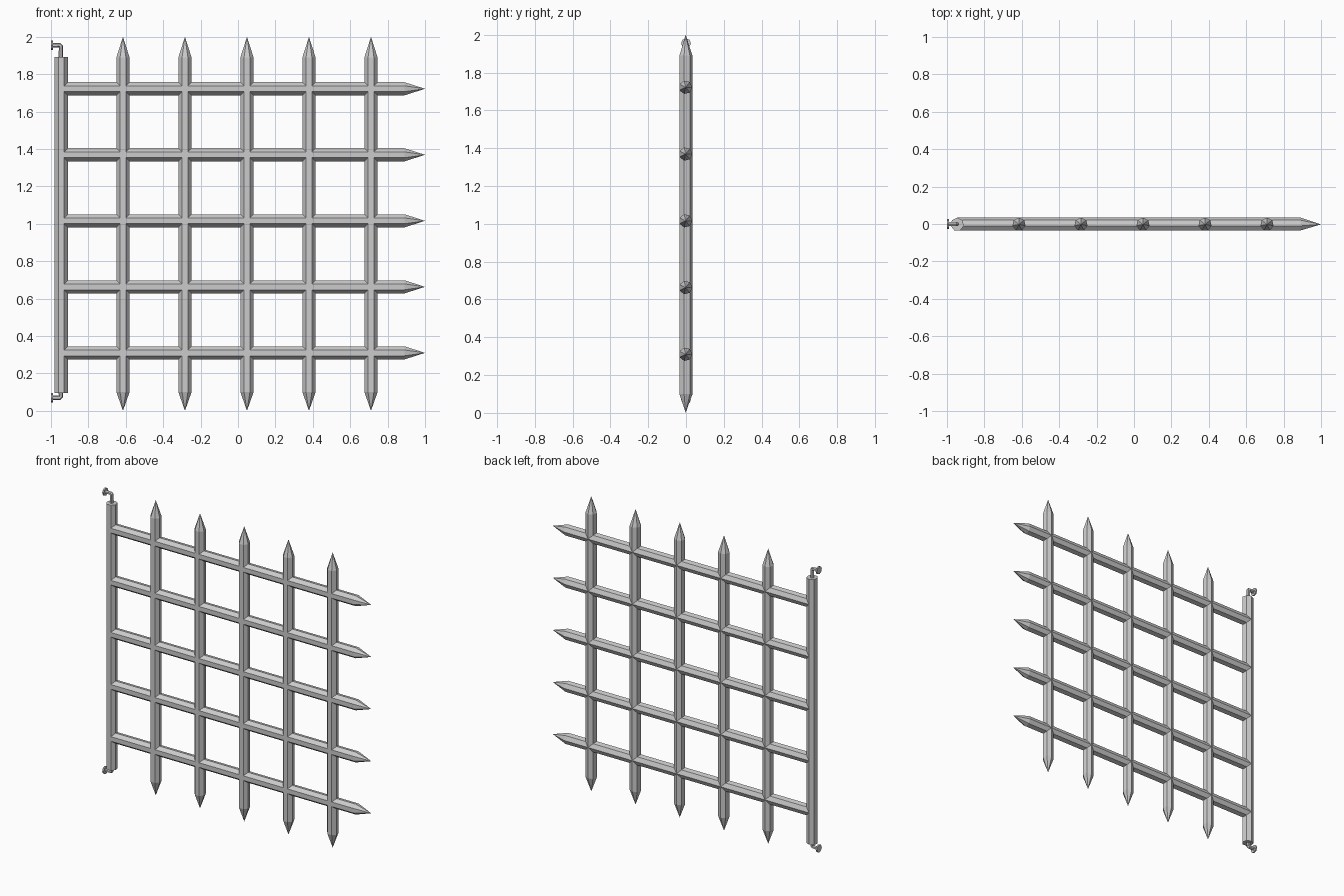
import bpy, bmesh, math
from mathutils import Vector

if "Cube" in bpy.data.objects:
    bpy.data.objects.remove(bpy.data.objects["Cube"])

SIDES = 7
R = 0.036
BACK = Vector((0, 1, 0))
OFFSET = Vector((0, -0.002, 0))


def bar(name, start, end, tip_start=0.0, tip_end=0.0):
    """Seven-sided bar with a flat front face and optional pointed ends."""
    start, end = Vector(start) + OFFSET, Vector(end) + OFFSET
    d = (end - start).normalized()
    side = BACK.cross(d)
    bm = bmesh.new()

    def ring(p):
        out = []
        for k in range(SIDES):
            a = 2 * math.pi * k / SIDES
            out.append(bm.verts.new(p + R * (BACK * math.cos(a) + side * math.sin(a))))
        return out

    r0 = ring(start + d * tip_start)
    r1 = ring(end - d * tip_end)
    for k in range(SIDES):
        n = (k + 1) % SIDES
        bm.faces.new((r0[k], r0[n], r1[n], r1[k]))
    for verts, point, tip in ((r0, start, tip_start), (r1, end, tip_end)):
        if tip:
            v = bm.verts.new(point)
            for k in range(SIDES):
                bm.faces.new((verts[k], verts[(k + 1) % SIDES], v))
        else:
            bm.faces.new(verts)
    bmesh.ops.recalc_face_normals(bm, faces=bm.faces)
    mesh = bpy.data.meshes.new(name)
    bm.to_mesh(mesh)
    bm.free()
    obj = bpy.data.objects.new(name, mesh)
    bpy.context.collection.objects.link(obj)
    return obj


def hinge(name, z_post, z_arm):
    """Bent pin from the post end to a small wall plate."""
    s = 1 if z_arm > z_post else -1
    curve = bpy.data.curves.new(name + "_pin", "CURVE")
    curve.dimensions = "3D"
    curve.bevel_depth = 0.012
    curve.bevel_resolution = 0 + 1
    curve.use_fill_caps = True
    pts = [(-0.947, z_post - s * 0.01), (-0.947, z_arm - s * 0.006),
           (-0.953, z_arm), (-0.993, z_arm)]
    spline = curve.splines.new("POLY")
    spline.points.add(len(pts) - 1)
    for p, (x, z) in zip(spline.points, pts):
        p.co = (x, 0, z, 1)
        p.radius = 1
    spline.use_smooth = False
    pin = bpy.data.objects.new(name + "_pin", curve)
    bpy.context.collection.objects.link(pin)

    bpy.ops.mesh.primitive_cylinder_add(vertices=8, radius=0.026, depth=0.01,
                                        location=(-0.995, 0, z_arm),
                                        rotation=(0, math.pi / 2, 0))
    bpy.context.object.name = name + "_plate"


# Upright bars, pointed at both ends
for i in range(5):
    x = -0.615 + i * 0.3315
    bar(f"upright_bar_{i + 1}", (x, 0, 0), (x, 0, 2.0), 0.1, 0.11)

# Cross bars, running from the post to a point
for i in range(5):
    z = 0.31 + i * 0.353
    bar(f"cross_bar_{i + 1}", (-0.945, 0, z), (1.0, 0, z), 0, 0.11)

# Hinge post
bar("hinge_post", (-0.945, 0, 0.095), (-0.945, 0, 1.893))

# Hinges
hinge("upper_hinge", 1.893, 1.955)
hinge("lower_hinge", 0.095, 0.07)
